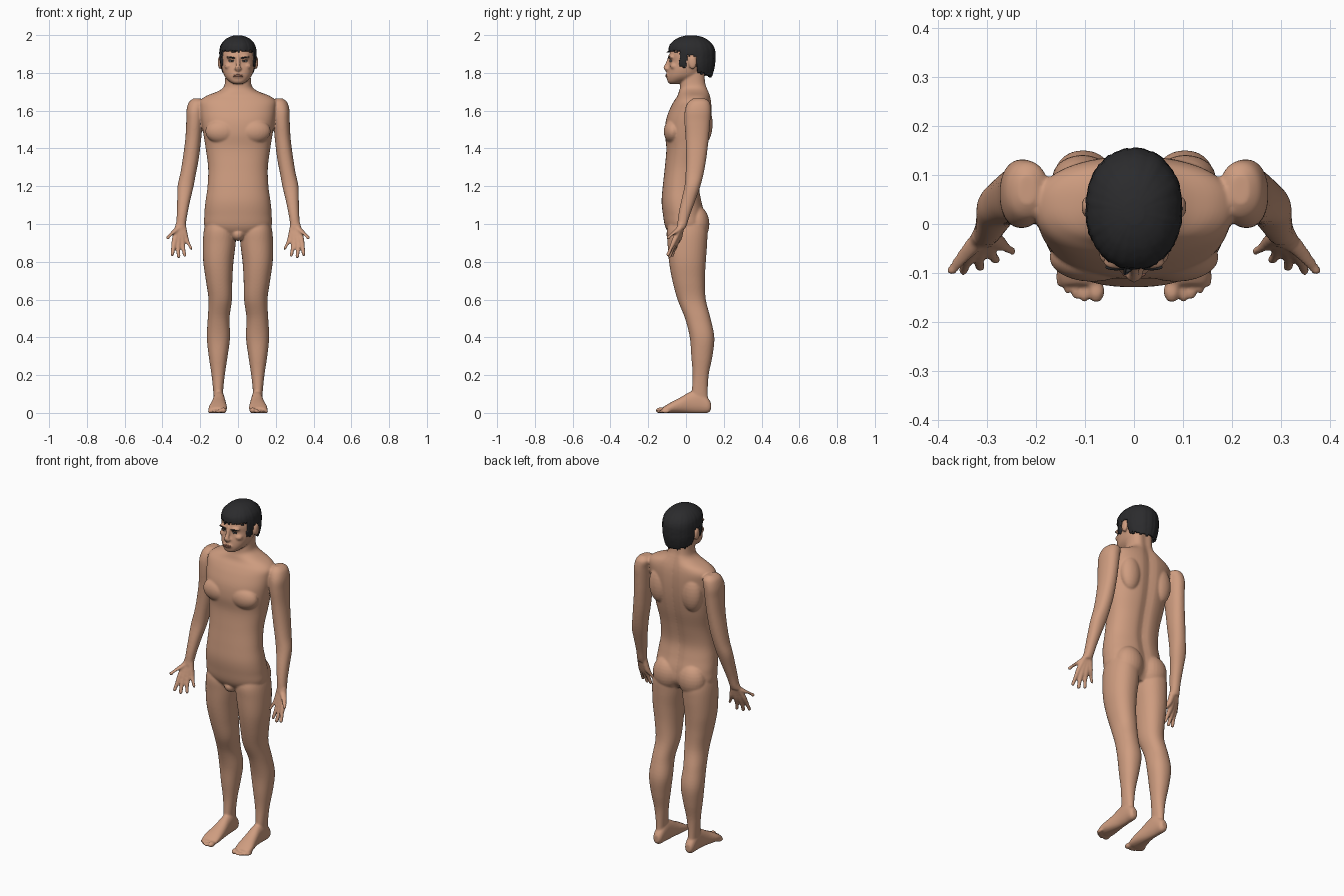
import bpy, bmesh, math, random
from mathutils import Matrix, Vector

random.seed(4)

def material(name, rgb):
    m = bpy.data.materials.new(name)
    m.diffuse_color = (*rgb, 1)
    return m

SKIN = material("skin", (0.62, 0.335, 0.215))
HAIR = material("dark hair", (0.024, 0.024, 0.026))
LIPS = material("lips", (0.40, 0.17, 0.115))
WHITE = material("eye white", (0.55, 0.50, 0.46))
IRIS = material("iris", (0.03, 0.018, 0.012))

def catmull(a, b, c, d, t):
    return 0.5 * (2*b + (c-a)*t + (2*a-5*b+4*c-d)*t*t + (3*b-a-3*c+d)*t**3)

def loft(bm, rings, axis="Z", seg=36, power=2.2, steps=5, groove=0.0):
    """Rings are (height, low1, high1, low2, high2) boxes filled with rounded ovals."""
    fine = []
    for i in range(len(rings) - 1):
        p = [rings[max(i-1, 0)], rings[i], rings[i+1], rings[min(i+2, len(rings)-1)]]
        for k in range(steps):
            fine.append([catmull(*(q[j] for q in p), k/steps) for j in range(5)])
    fine.append(rings[-1])
    loops = []
    for t, l1, h1, l2, h2 in fine:
        loop = []
        for k in range(seg):
            a = 2*math.pi*k/seg
            c, s = math.cos(a), math.sin(a)
            u = (l1+h1)/2 + (h1-l1)/2 * math.copysign(abs(c)**(2/power), c)
            v = (l2+h2)/2 + (h2-l2)/2 * math.copysign(abs(s)**(2/power), s)
            if groove and s > 0:
                v -= groove * math.exp(-(u/0.03)**2)
            loop.append(bm.verts.new((u, v, t) if axis == "Z" else (u, t, v)))
        loops.append(loop)
    for a, b in zip(loops, loops[1:]):
        for k in range(seg):
            n = (k+1) % seg
            bm.faces.new((a[k], a[n], b[n], b[k]))
    bm.faces.new(loops[0][::-1])
    bm.faces.new(loops[-1])

def rod(bm, pts):
    """Finger-like tube through (x, y, z, radius) points."""
    loft(bm, [(z, x-r, x+r, y-r, y+r) for x, y, z, r in pts], seg=14, power=2, steps=4)
    for x, y, z, r in (pts[0], pts[-1]):
        blob(bm, (x, y, z), (r, r, r))

def blob(bm, loc, size, tilt=0.0):
    m = Matrix.Translation(Vector(loc)) @ Matrix.Rotation(tilt, 4, "Y") @ Matrix.Diagonal((*size, 1))
    bmesh.ops.create_uvsphere(bm, u_segments=24, v_segments=14, radius=1, matrix=m)

def finish(bm, name, mat):
    bmesh.ops.recalc_face_normals(bm, faces=bm.faces)
    me = bpy.data.meshes.new(name)
    bm.to_mesh(me)
    bm.free()
    me.materials.append(mat)
    ob = bpy.data.objects.new(name, me)
    bpy.context.collection.objects.link(ob)
    bpy.context.view_layer.objects.active = ob
    for p in me.polygons:
        p.use_smooth = True
    return ob

body = bmesh.new()

# leg
loft(body, [
    (0.04, .08, .128, .03, .12), (0.10, .08, .13, .03, .115), (0.20, .070, .14, .035, .12),
    (0.30, .055, .155, .028, .14), (0.40, .042, .165, .02, .15), (0.50, .045, .16, -.005, .13),
    (0.60, .032, .156, -.045, .105), (0.70, .03, .17, -.072, .10), (0.80, .024, .184, -.09, .105),
    (0.90, .012, .186, -.098, .112), (0.97, .012, .18, -.10, .112), (1.03, .03, .165, -.08, .09)])
# foot and toes
loft(body, [
    (.132, .088, .12, .015, .055), (.115, .077, .13, 0, .08), (.07, .072, .132, -.002, .12),
    (.02, .068, .134, -.002, .11), (-.03, .062, .143, -.002, .082), (-.08, .058, .155, -.002, .056),
    (-.11, .060, .155, -.001, .038), (-.125, .064, .148, .003, .028)], axis="Y")
for x, y, r in ((.077, -.137, .017), (.101, -.138, .0105), (.119, -.131, .010),
                (.135, -.121, .010), (.150, -.108, .0095)):
    blob(body, (x, y, r*0.8), (r, .024, r*0.9))
# arm
loft(body, [
    (1.665, .20, .235, .04, .10), (1.645, .175, .260, .012, .125), (1.60, .182, .273, -.006, .132),
    (1.54, .187, .274, -.008, .128), (1.45, .195, .279, -.002, .120), (1.35, .207, .292, .000, .108),
    (1.27, .222, .305, -.002, .094), (1.20, .235, .320, -.008, .076), (1.12, .254, .322, -.026, .048),
    (1.05, .268, .324, -.040, .022), (1.00, .276, .328, -.046, .006), (.975, .278, .332, -.05, -.005)])
# fingers, each running from the wrist through the palm, then the thumb
for knuckle, mid, tip, r in (
        ((.335, -.058, .920), (.343, -.080, .872), (.348, -.095, .838), .0112),
        ((.316, -.054, .912), (.317, -.074, .862), (.314, -.087, .829), .0115),
        ((.296, -.046, .914), (.289, -.064, .866), (.282, -.073, .835), .0110),
        ((.277, -.036, .925), (.260, -.049, .892), (.248, -.055, .871), .0098)):
    w = (.302 + (knuckle[0]-.302)*.35, -.025, .995)
    rod(body, [(*w, .018), (*knuckle, .0155), (*mid, r), (*tip, r*.9)])
rod(body, [(.312, -.030, .985, .018), (.336, -.052, .962, .0165),
           (.358, -.078, .942, .0125), (.371, -.094, .928, .0105)])
# chest, shoulder blade, buttock, brow, cheek and ear
blob(body, (.085, -.068, 1.49), (.088, .050, .065))
blob(body, (.105, .095, 1.53), (.062, .046, .105))
blob(body, (.082, .058, 1.00), (.082, .066, .095))
blob(body, (.034, -.078, 1.884), (.03, .015, .011))
blob(body, (.048, -.062, 1.835), (.024, .022, .018))
blob(body, (.096, .035, 1.855), (.011, .022, .036))

# mirror the side parts
copy = bmesh.ops.duplicate(body, geom=body.verts[:] + body.edges[:] + body.faces[:])
for v in copy["geom"]:
    if isinstance(v, bmesh.types.BMVert):
        v.co.x = -v.co.x

# torso and neck
torso = [
    (.925, .09, -.07, .07), (.98, .172, -.108, .105), (1.05, .178, -.122, .102),
    (1.12, .172, -.129, .085), (1.20, .161, -.123, .074), (1.30, .158, -.112, .09),
    (1.40, .171, -.104, .115), (1.48, .184, -.112, .13), (1.55, .194, -.106, .137),
    (1.61, .200, -.085, .138), (1.65, .200, -.064, .135), (1.677, .17, -.046, .13),
    (1.70, .112, -.038, .124), (1.72, .080, -.032, .118), (1.75, .069, -.03, .11),
    (1.82, .067, -.02, .105)]
loft(body, [(z, -w, w, f, b) for z, w, f, b in torso], seg=64, power=2.3, groove=.012)
blob(body, (0, -.06, .945), (.035, .045, .035))
# head
head = [
    (1.742, .025, -.086, -.035), (1.752, .042, -.097, .0), (1.77, .062, -.100, .05),
    (1.79, .075, -.099, .08), (1.82, .084, -.094, .10), (1.86, .089, -.086, .125),
    (1.89, .090, -.088, .135), (1.92, .086, -.080, .132), (1.95, .075, -.062, .115),
    (1.975, .05, -.03, .08)]
loft(body, [(z, -w, w, f, b) for z, w, f, b in head], seg=48, power=2.2)
# nose and lips
rod(body, [(0, -.086, 1.888, .009), (0, -.097, 1.852, .011),
           (0, -.107, 1.829, .0135), (0, -.100, 1.817, .012)])
blob(body, (0, -.104, 1.822), (.02, .012, .009))
blob(body, (0, -.098, 1.785), (.028, .011, .013))

# weld everything into one smooth skin
ob = finish(body, "body", SKIN)
mod = ob.modifiers.new("weld", "REMESH")
mod.mode, mod.voxel_size, mod.use_smooth_shade = "VOXEL", 0.0052, True
mod = ob.modifiers.new("soften", "SMOOTH")
mod.factor, mod.iterations = 0.5, 6
for name in ("weld", "soften"):
    bpy.ops.object.modifier_apply(modifier=name)

# short hair with an uneven hairline
bm = bmesh.new()
cap = [
    (1.755, .066, -.03, .128), (1.80, .084, -.06, .143), (1.84, .096, -.085, .152),
    (1.88, .099, -.092, .155), (1.92, .098, -.093, .153), (1.95, .090, -.086, .140),
    (1.975, .070, -.060, .114), (1.99, .046, -.03, .085), (1.998, .02, .0, .05)]
loft(bm, [(z, -w, w, f, b) for z, w, f, b in cap], seg=96, power=2.1, steps=6)
strands = [random.uniform(-.012, .012) for _ in range(96)]
for i, v in enumerate(bm.verts):
    k = 1 + strands[i % 96] + random.uniform(-.005, .005)
    v.co.x *= k
    v.co.y = .03 + (v.co.y - .03) * k

def hairline(y):
    if y < -.035:
        return 1.915
    if y < .002:
        return 1.832
    if y < .06:
        return 1.888
    return 1.805 - (y - .06) * .3

gone = []
for f in bm.faces:
    c = f.calc_center_median()
    if c.z < hairline(c.y) + random.uniform(-.006, .006) or (len(f.verts) > 4 and c.z < 1.9):
        gone.append(f)
bmesh.ops.delete(bm, geom=gone, context="FACES")
hair = finish(bm, "hair", HAIR)
mod = hair.modifiers.new("thickness", "SOLIDIFY")
mod.thickness, mod.offset = 0.012, -1

# eyes, eyebrows and mouth
for side, s in (("left", 1), ("right", -1)):
    for part, mat, loc, size, tilt in (
            ("eye", WHITE, (s*.035, -.080, 1.862), (.015, .007, .0055), 0),
            ("eyelash", HAIR, (s*.035, -.0815, 1.867), (.017, .007, .0022), s*.08),
            ("iris", IRIS, (s*.034, -.0835, 1.862), (.0055, .0045, .0052), 0),
            ("eyebrow", HAIR, (s*.036, -.0885, 1.882), (.023, .006, .0038), -s*.16)):
        bm = bmesh.new()
        blob(bm, loc, size, tilt)
        finish(bm, side + "_" + part, mat)
for part, z in (("upper_lip", 1.789), ("lower_lip", 1.781)):
    bm = bmesh.new()
    blob(bm, (0, -.1015, z), (.024, .0085, .0045))
    finish(bm, part, LIPS)
